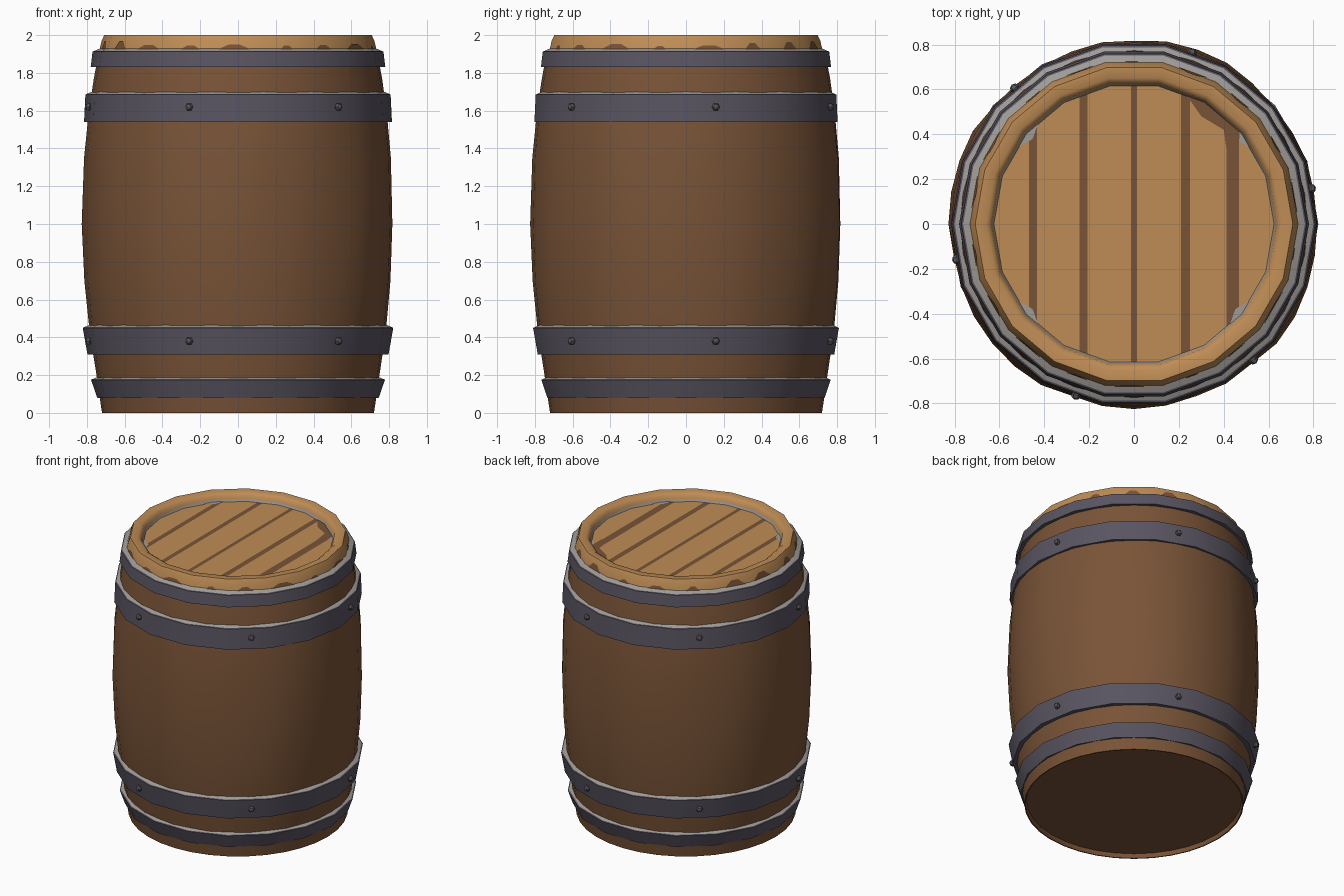
import bpy, bmesh, math, random
from mathutils import Vector

if "Cube" in bpy.data.objects:
    bpy.data.objects.remove(bpy.data.objects["Cube"])

random.seed(4)
SIDES = 18


def material(name, rgb):
    m = bpy.data.materials.new(name)
    m.diffuse_color = (*rgb, 1)
    m.use_nodes = True
    m.node_tree.nodes["Principled BSDF"].inputs["Base Color"].default_value = m.diffuse_color
    return m


DARK = material("dark wood", (0.19, 0.087, 0.038))
LIGHT = material("light wood", (0.52, 0.265, 0.092))
IRON = material("dark iron", (0.10, 0.09, 0.12))
WORN = material("worn iron edge", (0.35, 0.33, 0.31))
RIVET = material("rivet iron", (0.10, 0.095, 0.10))


def finish(name, bm, mats, angle=None):
    me = bpy.data.meshes.new(name)
    bm.to_mesh(me)
    bm.free()
    for m in mats:
        me.materials.append(m)
    ob = bpy.data.objects.new(name, me)
    bpy.context.collection.objects.link(ob)
    if angle:
        bpy.ops.object.select_all(action='DESELECT')
        ob.select_set(True)
        bpy.context.view_layer.objects.active = ob
        bpy.ops.object.shade_smooth_by_angle(angle=math.radians(angle))
    return ob


def lathe(name, profile, mats, indices, closed=False, jitter=0.0, cap=False, angle=40, sides=SIDES):
    """Revolve (radius, z) points; indices gives the material of each band."""
    bm = bmesh.new()
    wobble = [random.uniform(-jitter, jitter) for _ in range(sides)]
    rings = []
    for r, z in profile:
        ring = []
        for i in range(sides):
            a = math.tau * i / sides
            k = r + wobble[i] * max(0, 1 - abs(z - 1) / 0.8)
            ring.append(bm.verts.new((k * math.cos(a), k * math.sin(a), z)))
        rings.append(ring)
    pairs = list(zip(rings, rings[1:]))
    if closed:
        pairs.append((rings[-1], rings[0]))
    for (lo, hi), mi in zip(pairs, indices):
        for i in range(sides):
            j = (i + 1) % sides
            bm.faces.new((lo[i], lo[j], hi[j], hi[i])).material_index = mi
    if cap:
        bm.faces.new(rings[0][::-1])
    bmesh.ops.recalc_face_normals(bm, faces=bm.faces)
    return finish(name, bm, mats, angle)


# Bulging stave body with a slightly recessed floor
body = [(0.705, 0.03), (0.712, 0.0), (0.72, 0.0), (0.752, 0.22), (0.783, 0.42), (0.81, 0.7),
        (0.822, 1.0), (0.812, 1.35), (0.788, 1.6), (0.763, 1.77), (0.735, 1.92), (0.66, 1.92)]
lathe("stave_body", body, [DARK], [0] * 11, jitter=0.009, cap=True, sides=2 * SIDES)

# Pale rounded rim with a worn inner foot
rim = [(0.735, 1.915), (0.722, 1.97), (0.708, 2.0), (0.66, 2.0), (0.638, 1.985), (0.632, 1.96), (0.622, 1.94)]
lathe("top_rim", rim, [LIGHT, WORN], [0, 0, 0, 0, 0, 1, 0], closed=True, angle=60)

# Dark chips climbing the outside of the rim
bm = bmesh.new()
for i in range(SIDES):
    a = math.tau * (i + 0.5) / SIDES
    out = Vector((math.cos(a), math.sin(a), 0))
    side = Vector((-out.y, out.x, 0))
    w, h = random.uniform(0.04, 0.1), random.uniform(0.02, 0.05)
    shift = random.uniform(-0.02, 0.02)
    flat = math.cos(math.pi / SIDES)
    pts = []
    for s, z in ((-w, 1.92), (w, 1.92), (w * 0.3, 1.92 + h), (-w * 0.3, 1.92 + h)):
        r = (0.735 - (z - 1.915) * 0.23) * flat + 0.004
        pts.append(bm.verts.new(out * r + side * (s + shift) + Vector((0, 0, z))))
    bm.faces.new(pts)
finish("rim_chips", bm, [DARK])

# Lid: one disc cut into boards and dark gaps
GAPS = [(-0.45, 0.036), (-0.225, 0.034), (0, 0.028), (0.23, 0.04), (0.44, 0.055)]
bm = bmesh.new()
bmesh.ops.create_circle(bm, cap_ends=True, segments=SIDES, radius=0.645)
for x, w in GAPS:
    for e in (x - w / 2, x + w / 2):
        bmesh.ops.bisect_plane(bm, geom=bm.verts[:] + bm.edges[:] + bm.faces[:],
                               plane_co=(e, 0, 0), plane_no=(1, 0, 0))
for f in bm.faces:
    x = f.calc_center_median().x
    f.material_index = int(any(abs(x - g) < w / 2 for g, w in GAPS))
    f.normal_update()
    if f.normal.z < 0:
        f.normal_flip()
finish("lid_boards", bm, [LIGHT, DARK]).location.z = 1.945


def lid_plate(name, pts, mat):
    bm = bmesh.new()
    f = bm.faces.new([bm.verts.new((x, y, 1.949)) for x, y in pts])
    f.normal_update()
    if f.normal.z < 0:
        f.normal_flip()
    finish(name, bm, [mat])


# Split in the right-hand lid board, and worn scraps at the lid edge
lid_plate("lid_split", ((0.23, 0.58), (0.3, 0.48), (0.40, 0.42), (0.42, 0.28), (0.468, 0.30),
                        (0.47, 0.42), (0.36, 0.51), (0.26, 0.58)), DARK)
for k, deg in enumerate((40, 140, 220, 320)):
    a, d = math.radians(deg), math.radians(9)
    lid_plate(f"lid_scrap_{k + 1}", [(r * math.cos(t), r * math.sin(t)) for r, t in
                                     ((0.635, a - d), (0.635, a + d), (0.59, a))], WORN)

# Iron hoops with worn bright tops sloping in to the staves
HOOPS = [("lower_end_hoop", 0.08, 0.175, 0.745, 0.778), ("lower_belly_hoop", 0.31, 0.45, 0.797, 0.822),
         ("upper_belly_hoop", 1.54, 1.685, 0.815, 0.808), ("upper_end_hoop", 1.83, 1.912, 0.78, 0.77)]
for name, z0, z1, r0, r1 in HOOPS:
    prof = [(r0 - 0.06, z0), (r0, z0), (r1, z1), (r1 - 0.008, z1 + 0.004), (r1 - 0.05, z1 + 0.022)]
    lathe(name, prof, [IRON, WORN], [0, 0, 0, 1, 0], closed=True)

# Rivets: six around each belly hoop
for label, z in (("lower", 0.38), ("upper", 1.62)):
    for k in range(6):
        a = math.radians(11.3 + 60 * k)
        bm = bmesh.new()
        bmesh.ops.create_uvsphere(bm, u_segments=6, v_segments=4, radius=0.022)
        ob = finish(f"{label}_rivet_{k + 1}", bm, [RIVET])
        ob.location = (0.805 * math.cos(a), 0.805 * math.sin(a), z)
        ob.rotation_euler = (0, math.pi / 2, a)
